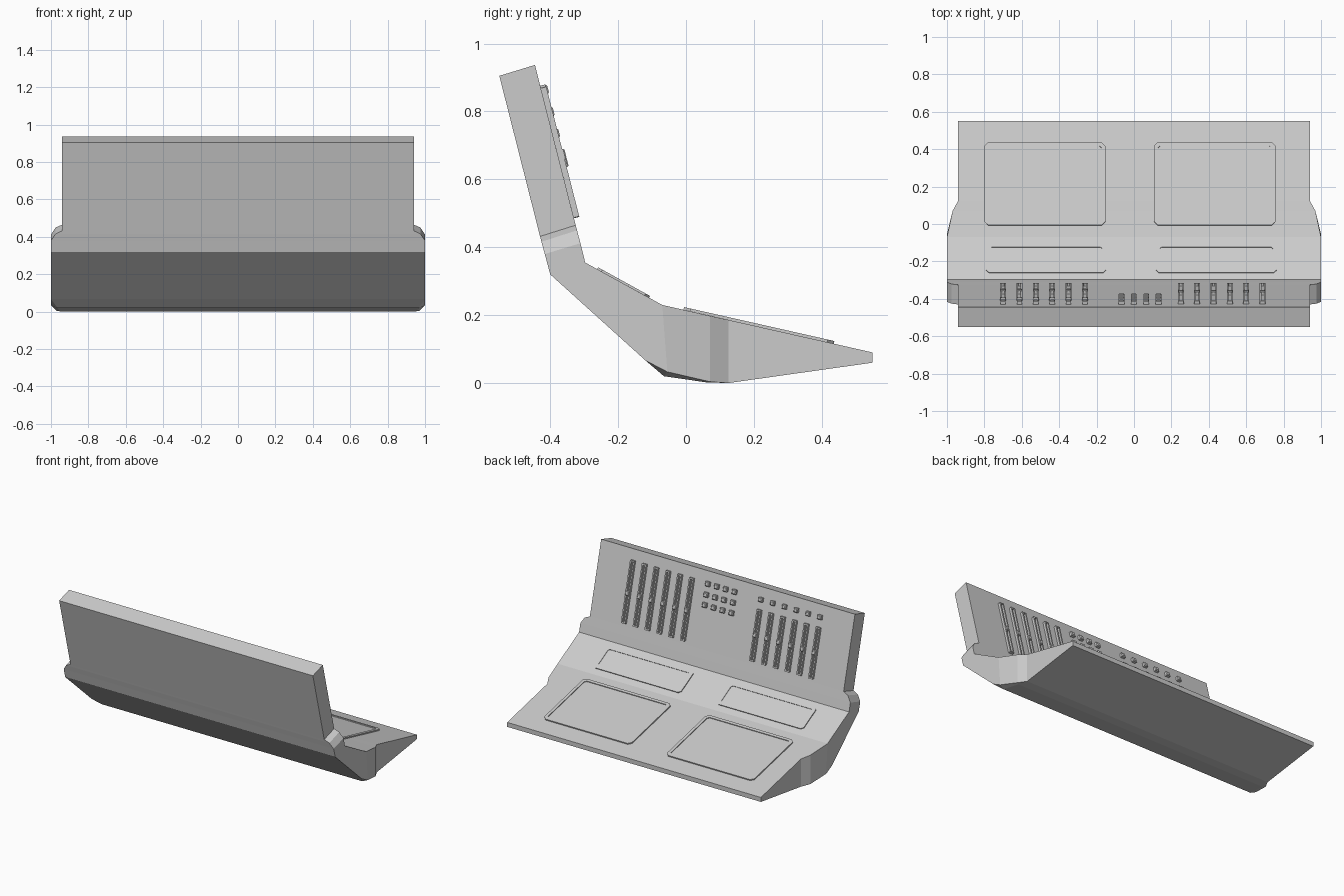
import bpy, bmesh
from mathutils import Matrix, Vector

if "Cube" in bpy.data.objects:
    bpy.data.objects.remove(bpy.data.objects["Cube"])


def add_object(name, bm):
    bmesh.ops.remove_doubles(bm, verts=bm.verts, dist=1e-5)
    bmesh.ops.recalc_face_normals(bm, faces=bm.faces)
    me = bpy.data.meshes.new(name)
    bm.to_mesh(me)
    bm.free()
    ob = bpy.data.objects.new(name, me)
    bpy.context.collection.objects.link(ob)
    return ob


def surface(a, b):
    """Local frame of a console face: x across, y down the slope, z outward."""
    d = Vector((0, b[0] - a[0], b[1] - a[1])).normalized()
    x = Vector((1, 0, 0))
    m = Matrix((x, d, x.cross(d))).transposed().to_4x4()
    m.translation = (0, a[0], a[1])
    return m


def box(name, m, x, s, w, l, h, bevel=0.0):
    bm = bmesh.new()
    bmesh.ops.create_cube(bm, size=1)
    bmesh.ops.scale(bm, vec=(w, l, h), verts=bm.verts)
    bmesh.ops.translate(bm, vec=(x, s, h / 2), verts=bm.verts)
    if bevel:
        top = [e for e in bm.edges if all(v.co.z > h * .9 for v in e.verts)]
        bmesh.ops.bevel(bm, geom=top, offset=bevel, segments=1, affect='EDGES')
    add_object(name, bm).matrix_world = m


def frame(name, m, x0, x1, s0, s1, border, chamfer, h):
    """Raised rectangular rim with cut corners."""
    def loop(i, z):
        a, b, c, d = x0 + i, x1 - i, s0 + i, s1 - i
        k = chamfer * (0.6 if i else 1)
        pts = [(a + k, c), (b - k, c), (b, c + k), (b, d - k),
               (b - k, d), (a + k, d), (a, d - k), (a, c + k)]
        return [bm.verts.new((p[0], p[1], z)) for p in pts]
    bm = bmesh.new()
    rings = [loop(0, 0), loop(0, h), loop(border, h), loop(border, 0)]
    for r, q in zip(rings, rings[1:] + rings[:1]):
        for i in range(8):
            j = (i + 1) % 8
            bm.faces.new((r[i], r[j], q[j], q[i]))
    add_object(name, bm).matrix_world = m


# Console body: sections of (inner, side, outer) points, each (half width, y, z)
sections = [
    [(.94, -.445, .937), (.94, -.55, .905), (.94, -.55, .905)],
    [(.94, -.325, .465), (.94, -.43, .432), (.94, -.43, .432)],
    [(.975, -.321, .45), (.975, -.426, .416), (.975, -.426, .416)],
    [(1, -.311, .412), (1, -.416, .38), (1, -.416, .38)],
    [(1, -.297, .355), (1, -.40, .32), (1, -.40, .32)],
    [(1, -.12, .2575), (1, -.12, .067), (1, -.12, .067)],
    [(1, -.07, .23), (1, -.055, .033), (.965, -.065, .02)],
    [(.97, .07, .198), (.97, .07, .004), (.955, .06, .002)],
    [(.94, .125, .186), (.94, .125, 0), (.94, .125, 0)],
    [(.94, .55, .09), (.94, .55, .06), (.94, .55, .06)],
]
bm = bmesh.new()
rings = []
for sec in sections:
    pts = sec + [(-w, y, z) for w, y, z in reversed(sec)]
    ring = []
    for i, p in enumerate(pts):
        same = i and (Vector(p) - Vector(pts[i - 1])).length < 1e-6
        ring.append(ring[-1] if same else bm.verts.new(p))
    rings.append(ring)
for r, q in zip(rings, rings[1:]):
    for i in range(6):
        j = (i + 1) % 6
        vs = list(dict.fromkeys((r[i], r[j], q[j], q[i])))
        if len(vs) > 2:
            bm.faces.new(vs)
for r in (rings[0], rings[-1]):
    bm.faces.new(list(dict.fromkeys(r)))
add_object("console_body", bm)

upright = surface((-.445, .937), (-.297, .355))
slope = surface((-.297, .355), (-.07, .23))
desk = surface((-.07, .23), (.55, .09))

# Large desk screens and small sloped screens
for side, x0, x1 in (("left", -.80, -.153), ("right", .107, .757)):
    frame(side + "_desk_screen_rim", desk, x0, x1, .064, .518, .02, .02, .008)
    box(side + "_desk_screen", desk, (x0 + x1) / 2, .291, x1 - x0 - .04, .414, .003)
for side, x0, x1 in (("left", -.79, -.15), ("right", .118, .762)):
    frame(side + "_small_screen_rim", slope, x0, x1, .04, .215, .02, .015, .006)
    box(side + "_small_screen", slope, (x0 + x1) / 2, .1275, x1 - x0 - .04, .135, .003)

# Sliders: slotted rails with a thumb piece
for i in range(6):
    for side, x, top, thumb in (("left", -.70 + .0875 * i, .141, .30),
                                ("right", .25 + .0875 * i, .069, .275)):
        frame(f"{side}_slider_rail_{i}", upright, x - .016, x + .016,
              top, .466, .009, .002, .0165)
        box(f"{side}_slider_thumb_{i}", upright, x, thumb, .026, .03, .023, .004)
    # Button above each short slider
    box(f"slider_button_{i}", upright, -.70 + .0875 * i, .078, .028, .028, .02, .005)

# Central keypad
for r, s in enumerate((.078, .146, .211)):
    for c in range(4):
        box(f"keypad_button_{r}_{c}", upright, -.067 + .066 * c, s, .03, .03, .02, .005)
